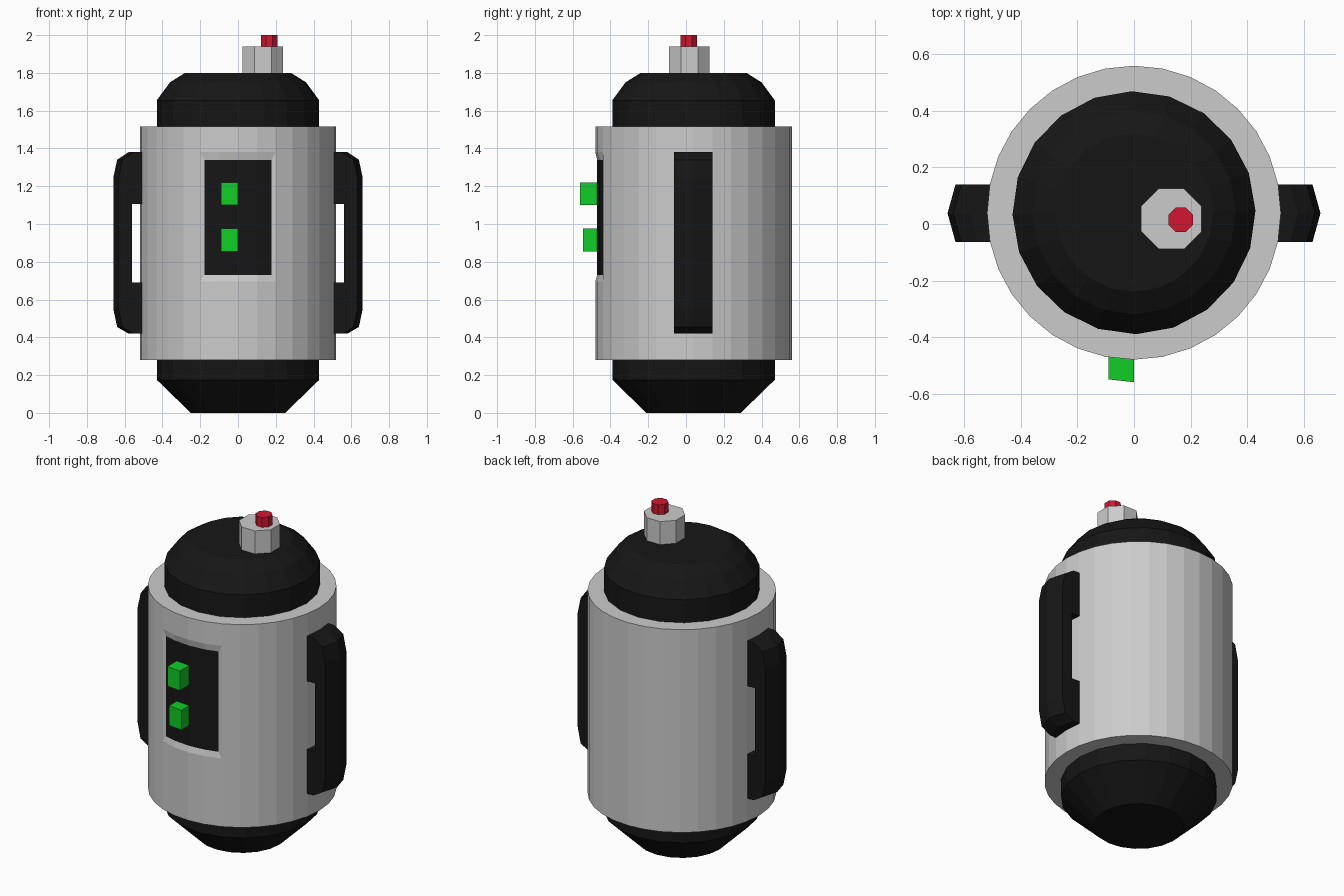
import bpy, bmesh
from math import sin, cos, pi, radians

if "Cube" in bpy.data.objects:
    bpy.data.objects.remove(bpy.data.objects["Cube"])

CY = 0.04  # y of the main axis


def colour(name, rgb):
    m = bpy.data.materials.new(name)
    m.diffuse_color = (*rgb, 1)
    m.use_nodes = True
    m.node_tree.nodes["Principled BSDF"].inputs["Base Color"].default_value = m.diffuse_color
    return m


black = colour("black", (0.008, 0.008, 0.008))
green = colour("green", (0.005, 0.62, 0.02))
red = colour("red", (0.65, 0.008, 0.03))


def finish(name, bm, mat=None):
    bmesh.ops.recalc_face_normals(bm, faces=bm.faces[:])
    me = bpy.data.meshes.new(name)
    bm.to_mesh(me)
    bm.free()
    ob = bpy.data.objects.new(name, me)
    bpy.context.collection.objects.link(ob)
    if mat:
        me.materials.append(mat)
    return ob


def loft(rings):
    """Closed skin through matching rings of points, capped at both ends."""
    bm = bmesh.new()
    vs = [[bm.verts.new(p) for p in r] for r in rings]
    n = len(vs[0])
    for a, b in zip(vs, vs[1:]):
        for i in range(n):
            j = (i + 1) % n
            bm.faces.new((a[i], a[j], b[j], b[i]))
    bm.faces.new(vs[0][::-1])
    bm.faces.new(vs[-1])
    bmesh.ops.recalc_face_normals(bm, faces=bm.faces[:])
    return bm


def lathe(profile, sides, x, y, phase=0.0):
    return loft([[(x + r * cos(phase + 2 * pi * i / sides),
                   y + r * sin(phase + 2 * pi * i / sides), z)
                  for i in range(sides)] for r, z in profile])


# Body drum with a shallow recess, four facets wide, at the front
bm = lathe([(0.52, 0.28), (0.52, 0.695), (0.52, 1.38), (0.52, 1.515)], 32, 0, CY)
front = [f for f in bm.faces
         if len(f.verts) == 4 and 0.9 < f.calc_center_median().z < 1.2
         and abs(f.calc_center_median().x) < 0.19 and f.calc_center_median().y < 0]
bmesh.ops.inset_region(bm, faces=front, thickness=0.01, use_even_offset=True)
for v in {v for f in front for v in f.verts}:
    if abs(v.co.x) > 0.15:
        v.co.x = 0.178 if v.co.x > 0 else -0.178
        v.co.y = -0.44
    else:
        v.co.y = -0.46 if abs(v.co.x) > 0.05 else -0.47
    v.co.z = 1.34 if v.co.z > 1 else 0.73

# Control panel: the recess floor, split off as its own part
panel = bmesh.new()
for f in front:
    panel.faces.new([panel.verts.new(v.co) for v in f.verts])
bmesh.ops.remove_doubles(panel, verts=panel.verts[:], dist=1e-4)
bmesh.ops.delete(bm, geom=front, context='FACES')
finish("body", bm)
panel_ob = finish("control_panel", panel, black)
if panel_ob.data.polygons[0].normal.y > 0:
    panel_ob.data.flip_normals()

# Rounded end caps
finish("top_cap", lathe([(0.43, 1.50), (0.43, 1.655), (0.36, 1.75), (0.28, 1.80)],
                        20, 0, CY, radians(1)), black)
finish("bottom_cap", lathe([(0.25, 0), (0.43, 0.175), (0.43, 0.30)],
                           20, 0, CY, radians(1)), black)

# Off-centre igniter knob and button
finish("knob", lathe([(0.116, 1.78), (0.116, 1.94)], 8, 0.132, 0.018, pi / 8), None)
finish("button", lathe([(0.047, 1.93), (0.047, 2.0)], 8, 0.165, 0.015, pi / 8), red)

# Indicator lights, front faces parallel to the drum facet
for label, z0, z1, y in (("upper", 1.10, 1.22, -0.56), ("lower", 0.855, 0.975, -0.545)):
    outline = [(-0.09, -0.44), (0, -0.44), (0, y), (-0.09, y + 0.01)]
    finish(label + "_light", loft([[(px, py, z) for px, py in outline]
                                   for z in (z0, z1)]), green)

# Side grips: C-shaped profile with a ridge down the middle of the outer face
grip = [(0.48, 1.38), (0.58, 1.38), (0.64, 1.34), (0.66, 1.245),
        (0.66, 0.55), (0.64, 0.455), (0.58, 0.42), (0.48, 0.42),
        (0.48, 0.69), (0.562, 0.69), (0.562, 1.105), (0.48, 1.105)]
for label, s in (("left", -1), ("right", 1)):
    rings = [[(s * (x - (dx if x > 0.57 else 0)), y, z) for x, z in grip]
             for y, dx in ((-0.063, 0.028), (0.038, 0), (0.139, 0.028))]
    finish(label + "_grip", loft(rings), black)
